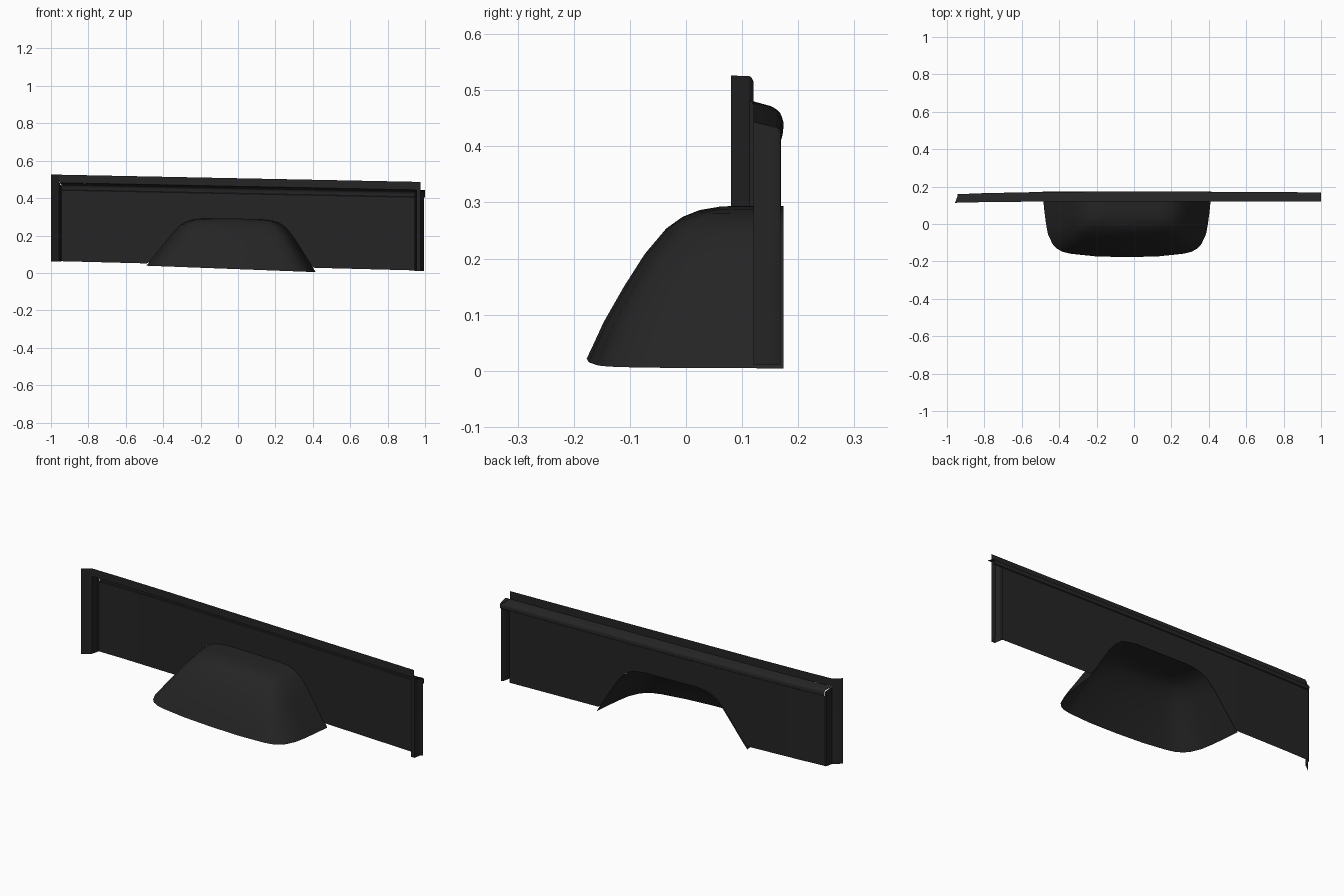
import bpy

if "Cube" in bpy.data.objects:
    bpy.data.objects.remove(bpy.data.objects["Cube"])

mat = bpy.data.materials.new("dark_paint")
mat.diffuse_color = (0.018, 0.018, 0.018, 1)
mat.use_nodes = True
mat.node_tree.nodes["Principled BSDF"].inputs["Base Color"].default_value = mat.diffuse_color


def lerp(table, x):
    """Piecewise-linear lookup in a sorted list of (x, value) pairs."""
    if x <= table[0][0]:
        return table[0][1]
    for (x0, v0), (x1, v1) in zip(table, table[1:]):
        if x <= x1:
            return v0 + (v1 - v0) * (x - x0) / (x1 - x0)
    return table[-1][1]


def loft(name, rows, cap=False, angle=0.6):
    """Skin equal-length rows of points into a sheet, optionally closing the last row."""
    n = len(rows[0])
    verts = [p for row in rows for p in row]
    faces = [(i * n + j, i * n + j + 1, (i + 1) * n + j + 1, (i + 1) * n + j)
             for i in range(len(rows) - 1) for j in range(n - 1)]
    if cap:
        faces.append(tuple(range((len(rows) - 1) * n, len(rows) * n)))
    mesh = bpy.data.meshes.new(name)
    mesh.from_pydata(verts, [], faces)
    mesh.materials.append(mat)
    ob = bpy.data.objects.new(name, mesh)
    bpy.context.collection.objects.link(ob)
    bpy.ops.object.select_all(action='DESELECT')
    ob.select_set(True)
    bpy.context.view_layer.objects.active = ob
    bpy.ops.object.shade_smooth_by_angle(angle=angle)
    return ob


# Guide curves along the length: top edge, bottom edge, plan bow of panel and lip
def top(x):
    return 0.506 - 0.02 * x


def bottom(x):
    return 0.038 - 0.026 * x


def panel_y(x):
    return lerp([(-0.95, 0.158), (-0.8, 0.164), (-0.5, 0.17), (0, 0.173),
                 (0.5, 0.171), (1.0, 0.168)], x)


def lip_y(x):
    return lerp([(-1, 0.08), (-0.957, 0.113), (-0.8, 0.117), (-0.5, 0.12), (1, 0.12)], x)


# Wheel well sections: height, left x, right x, front y
well = [(0.020, -0.490, 0.415, -0.177), (0.050, -0.465, 0.397, -0.163),
        (0.085, -0.438, 0.373, -0.147), (0.150, -0.390, 0.330, -0.110),
        (0.205, -0.347, 0.294, -0.075), (0.250, -0.305, 0.256, -0.037),
        (0.272, -0.270, 0.222, -0.008), (0.284, -0.230, 0.180, 0.022),
        (0.290, -0.180, 0.130, 0.055)]
BACK = 0.174


def well_z(z, x):
    slope = 0.038 if z < 0.1 else 0.03 if z < 0.26 else 0.02
    return z - slope * x


half = [(0, 0), (0.012, 0.3), (0.022, 0.5), (0.033, 0.65), (0.06, 0.8), (0.085, 0.87),
        (0.12, 0.92), (0.17, 0.95), (0.32, 0.99), (0.5, 1)]
outline = half + [(1 - u, v) for u, v in reversed(half[:-1])]
rows = []
for z, xl, xr, yf in well:
    rows.append([(xl + (xr - xl) * u, BACK + (yf - BACK) * v,
                  well_z(z, xl + (xr - xl) * u)) for u, v in outline])
loft("wheel_well", rows, cap=True, angle=0.7)

# Side panel, its lower edge following the wheel arch
arch = [(xl, well_z(z, xl)) for z, xl, xr, yf in well]
arch += [(xr, well_z(z, xr)) for z, xl, xr, yf in reversed(well)]


def panel_bottom(x):
    if arch[0][0] <= x <= arch[-1][0]:
        return max(bottom(x), lerp(arch, x))
    return bottom(x)


stations = sorted([-0.943, -0.87, -0.8, -0.65, -0.5, -0.475, 0.0, 0.41, 0.5, 0.75, 0.945]
                  + [a[0] for a in arch])
loft("side_panel", [[(x, panel_y(x) - 0.004, top(x) - 0.083),
                     (x, panel_y(x) - 0.004, panel_bottom(x))] for x in stations])

# Sloping ledge and its folded rear edge
along = [-0.943, -0.8, -0.5, 0.0, 0.5, 0.945, 1.0]
rows = []
for x in along:
    yl, yp, t = lip_y(x), panel_y(x), top(x)
    x0 = x - 0.014 if x == along[0] else x
    rows.append([(x0, yl, t - 0.043), (x, yp - 0.008, t - 0.053), (x, yp - 0.002, t - 0.057),
                 (x, yp + 0.001, t - 0.064), (x, yp, t - 0.08), (x, yp - 0.004, t - 0.083)])
loft("rail_ledge", rows)

# Upright lip along the inside of the ledge
loft("upper_lip", [[(x, lip_y(x), top(x)), (x, lip_y(x), top(x) - 0.043)]
                   for x in (-0.957, -0.8, -0.5, 0.0, 0.5, 0.975)])

# End flanges: plan path with a top offset below the rail line
def flange(name, path):
    loft(name, [[(x, y, top(x) - d), (x, y, bottom(x) - 0.002)] for x, y, d in path])


flange("left_return", [(-0.943, 0.154, 0.06), (-0.948, 0.150, 0.055), (-0.957, 0.113, 0.043)])
flange("left_flange", [(-0.957, 0.113, 0), (-0.968, 0.106, 0), (-1.0, 0.08, 0)])
flange("right_return", [(0.945, 0.164, 0.06), (0.950, 0.160, 0.055), (0.955, 0.12, 0.043)])
flange("right_flange", [(0.955, 0.12, 0.043), (0.976, 0.12, 0.043), (0.979, 0.132, 0.045),
                        (0.984, 0.158, 0.05), (0.994, 0.168, 0.055)])
